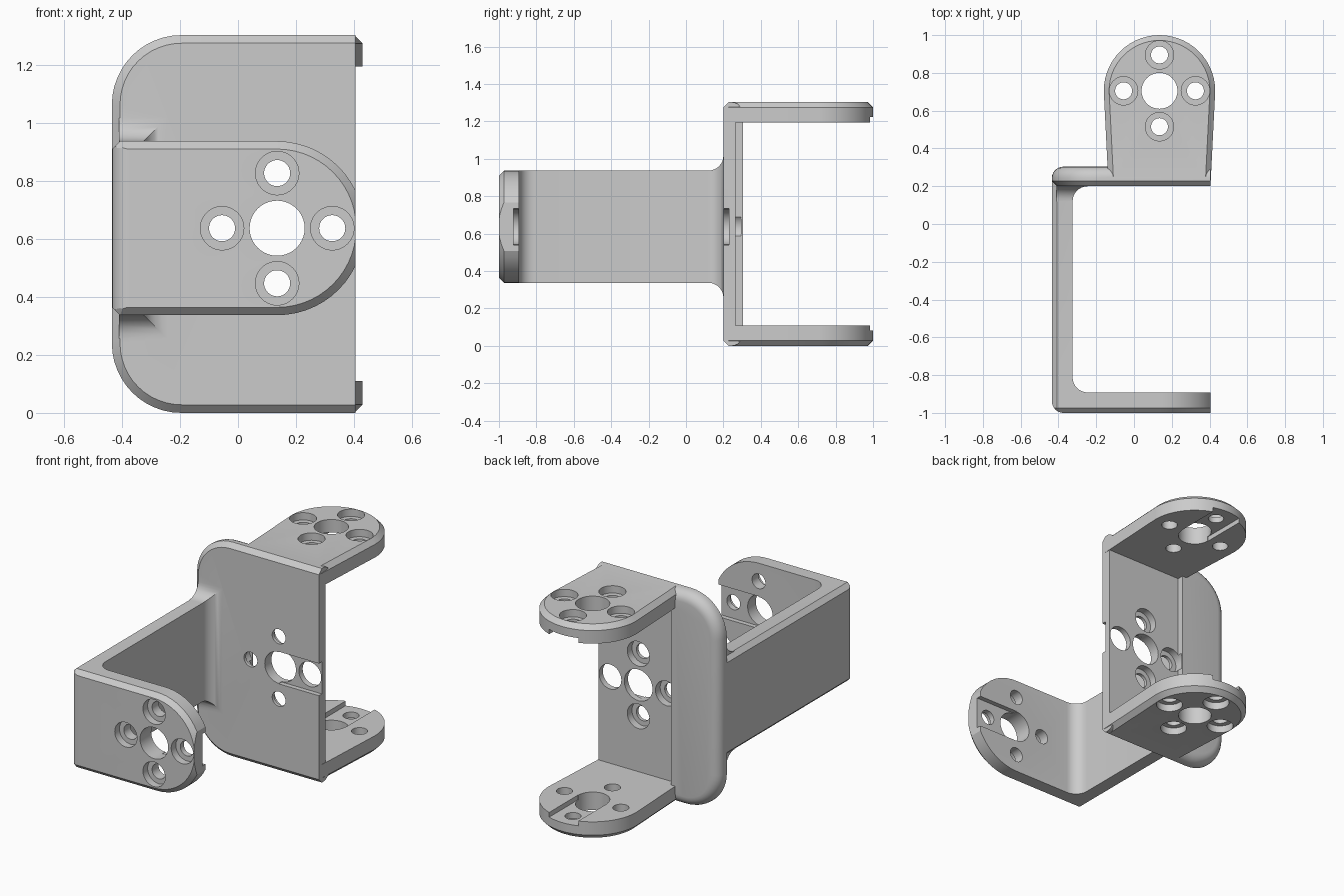
import bpy, bmesh
from math import sin, cos, radians
from mathutils import Matrix, Vector

if "Cube" in bpy.data.objects:
    bpy.data.objects.remove(bpy.data.objects["Cube"])

CH = 0.028                      # chamfer width
TOP = 1.303
HX, HY, HZ = 0.135, 0.705, 0.637  # hole pattern centres
AXES = {'X': lambda a, b, d: (d, a, b),
        'Y': lambda a, b, d: (a, d, b),
        'Z': lambda a, b, d: (a, b, d)}


def arc(cx, cy, r, a0, a1, n=12):
    return [(cx + r * cos(radians(a0 + (a1 - a0) * i / n)),
             cy + r * sin(radians(a0 + (a1 - a0) * i / n))) for i in range(n + 1)]


def finish(name, bm):
    bmesh.ops.recalc_face_normals(bm, faces=bm.faces)
    me = bpy.data.meshes.new(name)
    bm.to_mesh(me)
    bm.free()
    ob = bpy.data.objects.new(name, me)
    bpy.context.collection.objects.link(ob)
    return ob


def prism(name, pts, axis, lo, hi, bevels=()):
    """Extrude a 2D outline along an axis; bevel the rim at given levels."""
    bm = bmesh.new()
    f = AXES[axis]
    a = [bm.verts.new(f(p[0], p[1], lo)) for p in pts]
    b = [bm.verts.new(f(p[0], p[1], hi)) for p in pts]
    bm.faces.new(a)
    bm.faces.new(b)
    for i in range(len(pts)):
        j = (i + 1) % len(pts)
        bm.faces.new((a[i], a[j], b[j], b[i]))
    bmesh.ops.recalc_face_normals(bm, faces=bm.faces)
    k = 'XYZ'.index(axis)
    for level, width, seg in bevels:
        rim = [e for e in bm.edges if all(abs(v.co[k] - level) < 1e-5 for v in e.verts)]
        bmesh.ops.bevel(bm, geom=rim, offset=width, segments=seg, profile=0.5,
                        affect='EDGES', clamp_overlap=False)
    return finish(name, bm)


def box(name, lo, hi):
    return prism(name, [(lo[0], lo[1]), (hi[0], lo[1]), (hi[0], hi[1]), (lo[0], hi[1])],
                 'Z', lo[2], hi[2])


def combine(ob, other, op):
    m = ob.modifiers.new(op.lower(), 'BOOLEAN')
    m.operation, m.object, m.solver = op, other, 'EXACT'
    bpy.context.view_layer.objects.active = ob
    bpy.ops.object.modifier_apply(modifier=m.name)
    bpy.data.objects.remove(other)


def hole_pattern(ob, origin, out, slot, thick):
    """Hub hole, four counterbored holes outside, cable slot on the inner side."""
    z, x = Vector(out), Vector(slot)
    y = z.cross(x)
    M = Matrix((x, y, z)).transposed().to_4x4()
    M.translation = Vector(origin)

    def cut(c):
        c.data.transform(M)
        combine(ob, c, 'DIFFERENCE')

    def drill(cx, cy, r, lo):
        cut(prism('cutter', arc(cx, cy, r, 0, 351, 39), 'Z', lo, 0.03))

    drill(0, 0, 0.095, -thick - 0.03)
    for i in range(4):
        px, py = 0.19 * cos(radians(90 * i)), 0.19 * sin(radians(90 * i))
        drill(px, py, 0.045, -thick - 0.03)
        drill(px, py, 0.075, -0.045)
    cut(box('cutter', (0, -0.098, -thick - 0.02), (0.4, 0.098, -thick + 0.029)))


# Upright plate: rounded left corners, chamfered front rim, rounded back rim
r = 0.24
outline = ([(0.55, 0)] + [(0.55, TOP)]
           + arc(-0.435 + r, TOP - r, r, 90, 180) + arc(-0.435 + r, r, r, 180, 270))
bracket = prism('bracket', outline, 'Y', 0.2, 0.3035, [(0.2, CH, 1), (0.3035, 0.06, 6)])
combine(bracket, box('clip', (0.405, 0, -1), (1, 1, 2)), 'DIFFERENCE')
combine(bracket, box('recess', (-0.11, 0.265, 0.07), (1, 0.5, TOP - 0.07)), 'DIFFERENCE')

# Rear flanges, top and bottom
tongue = [(0.405, 0.203)] + arc(HX, HY, 0.295, 0, 180, 28) + [(-0.135, 0.203)]
combine(bracket, prism('top_flange', tongue, 'Z', 1.195, TOP - 0.0005,
                       [(TOP - 0.0005, CH, 1)]), 'UNION')
combine(bracket, prism('bottom_flange', tongue, 'Z', 0.0005, 0.11,
                       [(0.0005, CH, 1)]), 'UNION')

# Side arm and front flange: L profile trimmed by a chamfered envelope
profile = ([(0.405, -1), (0.405, -0.892)]
           + arc(-0.245, -0.812, 0.08, 270, 180, 8) + arc(-0.245, 0.12, 0.08, 180, 90, 8)
           + [(-0.245, 0.24), (-0.434, 0.24)] + arc(-0.374, -0.94, 0.06, 180, 270, 8))
arm = prism('front_arm', profile, 'Z', 0.1, 1.2)
lo, hi = HZ - 0.3, HZ + 0.3
envelope = prism('envelope', [(-0.435 + CH, lo)] + arc(HX, HZ, 0.3, -90, 90, 28)
                 + [(-0.435 + CH, hi), (-0.435, hi - CH), (-0.435, lo + CH)],
                 'Y', -1.001, 0.26, [(-1.001, CH, 1)])
flare = (arc(0.12, hi + 0.08, 0.08, -90, 0, 8) + [(0.27, hi + 0.08), (0.27, lo - 0.08)]
         + arc(0.12, lo - 0.08, 0.08, 0, 90, 8))
combine(envelope, prism('flare', flare, 'X', -0.41, 0), 'UNION')
combine(arm, envelope, 'INTERSECT')
combine(bracket, arm, 'UNION')

# Mounting holes and slots
hole_pattern(bracket, (HX, HY, TOP), (0, 0, 1), (0, 1, 0), 0.108)
hole_pattern(bracket, (HX, HY, 0), (0, 0, -1), (0, 1, 0), 0.11)
hole_pattern(bracket, (HX, 0.265, HZ), (0, 1, 0), (1, 0, 0), 0.065)
hole_pattern(bracket, (HX, -1, HZ), (0, -1, 0), (1, 0, 0), 0.108)

bpy.ops.object.select_all(action='DESELECT')
bracket.select_set(True)
bpy.context.view_layer.objects.active = bracket
bpy.ops.object.shade_smooth_by_angle(angle=radians(25))
